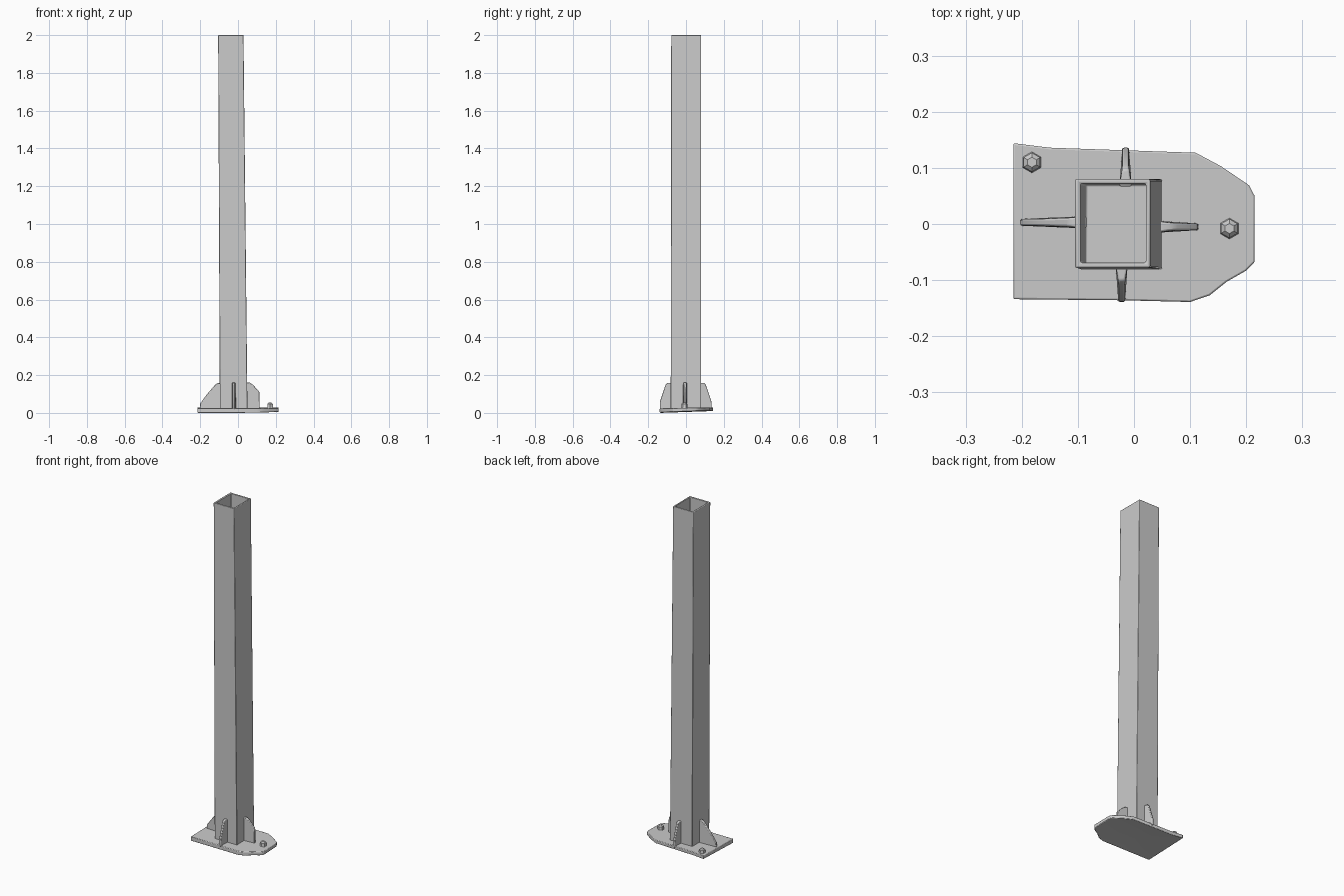
import bpy, bmesh, math

if "Cube" in bpy.data.objects:
    bpy.data.objects.remove(bpy.data.objects["Cube"])


def finish(name, bm, bevel=0.0, segments=2):
    bmesh.ops.recalc_face_normals(bm, faces=bm.faces)
    mesh = bpy.data.meshes.new(name)
    bm.to_mesh(mesh)
    bm.free()
    ob = bpy.data.objects.new(name, mesh)
    bpy.context.collection.objects.link(ob)
    if bevel:
        mod = ob.modifiers.new("soft_edges", 'BEVEL')
        mod.width, mod.segments = bevel, segments
        mod.limit_method = 'ANGLE'
        mod.angle_limit = math.radians(40)
    bpy.ops.object.select_all(action='DESELECT')
    ob.select_set(True)
    bpy.context.view_layer.objects.active = ob
    bpy.ops.object.shade_smooth_by_angle(angle=math.radians(35))
    return ob


def skin(bm, rings):
    """Bridge equal-length closed vertex rings; return the vertex rings."""
    loops = [[bm.verts.new(p) for p in ring] for ring in rings]
    for a, b in zip(loops, loops[1:]):
        n = len(a)
        for i in range(n):
            bm.faces.new((a[i], a[(i + 1) % n], b[(i + 1) % n], b[i]))
    return loops


def rect(x0, x1, y0, y1, z):
    return [(x0, y0, z), (x1, y0, z), (x1, y1, z), (x0, y1, z)]


# Base plate: square tail, clipped nose, slightly tilted and hollow underneath
outline = [(-0.215, 0.144), (-0.15, 0.136), (0.11, 0.127), (0.155, 0.103),
           (0.205, 0.069), (0.215, 0.05), (0.215, -0.068), (0.2, -0.083),
           (0.165, -0.103), (0.135, -0.127), (0.1, -0.139), (-0.02, -0.136),
           (-0.215, -0.134)]
bm = bmesh.new()
under = [(x, y, 0.0055 + 0.035 * y + 0.012 * max(x, 0)) for x, y in outline]
low = min(p[2] for p in under)
under = [(x, y, z - low) for x, y, z in under]
upper = [(x, y, 0.027 + 0.02 * y) for x, y in outline]
bottom, top = skin(bm, [under, upper])
bm.faces.new(top)
floor = bm.faces.new(bottom)
hub = bmesh.ops.poke(bm, faces=[floor])["verts"][0]
hub.co.z = 0.012
finish("base_plate", bm, 0.003)

# Hollow square post, leaning and narrowing slightly toward the top
bm = bmesh.new()
rings = [rect(-0.096, 0.05, -0.081, 0.08, 0.018),
         rect(-0.105, 0.029, -0.078, 0.08, 2.0),
         rect(-0.095, 0.021, -0.069, 0.072, 2.0),
         rect(-0.086, 0.04, -0.071, 0.07, 0.05)]
loops = skin(bm, rings)
bm.faces.new(loops[0])
bm.faces.new(loops[-1])
finish("square_post", bm, 0.003)


# Gusset ribs: (distance from origin, height) profile, thicker against the post
def gusset(name, profile, angle, offset):
    inner = min(d for d, z in profile)
    outer = max(d for d, z in profile)
    c, s = math.cos(angle), math.sin(angle)
    rings = []
    for side in (-1, 1):
        ring = []
        for d, z in profile:
            t = (d - inner) / (outer - inner)
            half = side * (0.011 - 0.005 * min(1, t * 2.5))
            ox, oy = offset
            ring.append((ox + d * c - half * s, oy + d * s + half * c, z))
        rings.append(ring)
    bm = bmesh.new()
    a, b = skin(bm, rings)
    bm.faces.new(a)
    bm.faces.new(b)
    finish(name, bm, 0.003)


tail = [(0.085, 0.02), (0.203, 0.02), (0.2, 0.05), (0.165, 0.098),
        (0.12, 0.15), (0.108, 0.157), (0.085, 0.158)]
nose = [(0.035, 0.02), (0.115, 0.02), (0.113, 0.112), (0.078, 0.15),
        (0.062, 0.16), (0.035, 0.16)]
flank = [(0.07, 0.02), (0.139, 0.02), (0.138, 0.06), (0.108, 0.15),
         (0.1, 0.159), (0.07, 0.16)]
gusset("tail_gusset", tail, math.pi, (0, 0.003))
gusset("nose_gusset", nose, 0, (0, -0.005))
gusset("front_gusset", flank, -math.pi / 2, (-0.022, 0))
gusset("back_gusset", flank, math.pi / 2, (-0.015, -0.003))

# Anchor bolts: washer collar and domed hexagon head
for name, x, y, z, h in (("tail_bolt", -0.182, 0.11, 0.025, 0.027),
                         ("nose_bolt", 0.17, -0.008, 0.022, 0.032)):
    bm = bmesh.new()
    levels = [(0.02, 0), (0.017, 0.01), (0.017, h * 0.75), (0.009, h)]
    rings = [[(x + r * math.cos(math.radians(60 * i + 30)),
               y + r * math.sin(math.radians(60 * i + 30)), z + dz)
              for i in range(6)] for r, dz in levels]
    loops = skin(bm, rings)
    bm.faces.new(loops[0])
    bm.faces.new(loops[-1])
    finish(name, bm)
